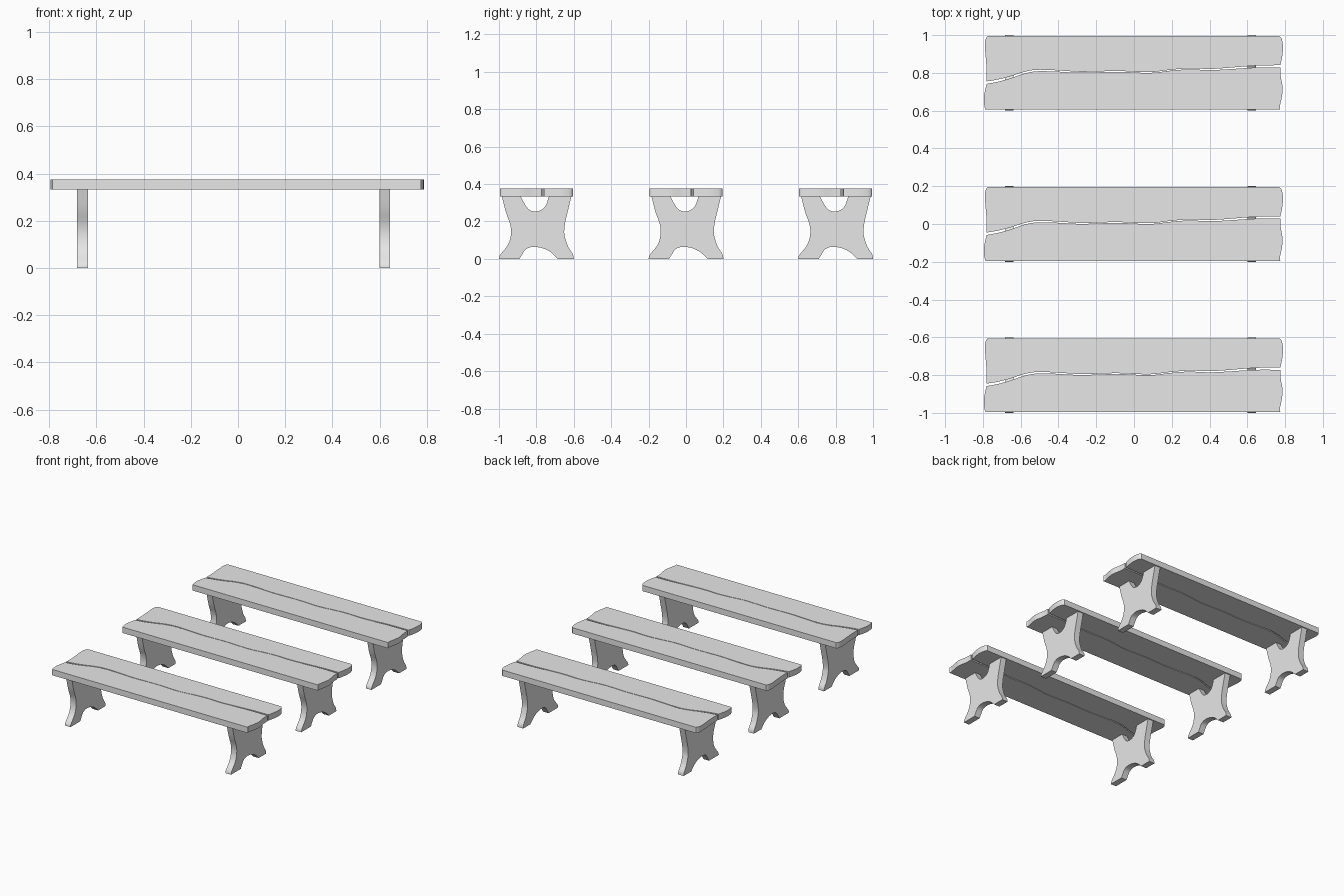
import bpy
import bmesh
import math
from mathutils import Vector

cube = bpy.data.objects.get("Cube")
if cube:
    bpy.data.objects.remove(cube, do_unlink=True)

# Plain grey material shared by every part
grey = bpy.data.materials.new("plain grey")
grey.use_nodes = True
colour = (0.8, 0.8, 0.8, 1)
grey.diffuse_color = colour
grey.node_tree.nodes["Principled BSDF"].inputs["Base Color"].default_value = colour

SEAT_BOTTOM, SEAT_TOP = 0.333, 0.375
BENCH_SPACING = 0.8
BENCH_NAMES = ("front", "middle", "back")


def smooth_path(points, steps=4):
    """Rounded open curve that passes through all the given points."""
    pts = [Vector(p) for p in points]
    pts = [2 * pts[0] - pts[1]] + pts + [2 * pts[-1] - pts[-2]]
    path = []
    for a, b, c, d in zip(pts, pts[1:], pts[2:], pts[3:]):
        for i in range(steps):
            t = i / steps
            path.append(0.5 * (2 * b + (c - a) * t
                               + (2 * a - 5 * b + 4 * c - d) * t ** 2
                               + (3 * b - a - 3 * c + d) * t ** 3))
    path.append(pts[-2])
    return path


def join_paths(*paths):
    """Chain curves into one closed outline, dropping repeated corners."""
    outline = []
    for path in paths:
        for p in path:
            if not outline or (p - outline[-1]).length > 0.0005:
                outline.append(p)
    if (outline[0] - outline[-1]).length < 0.0005:
        outline.pop()
    return outline


def extruded_mesh(name, outline, place, direction):
    """Solid board made by pushing a flat outline along a direction."""
    bm = bmesh.new()
    face = bm.faces.new([bm.verts.new(place(p)) for p in outline])
    result = bmesh.ops.extrude_face_region(bm, geom=[face], use_keep_orig=True)
    moved = [v for v in result["geom"] if isinstance(v, bmesh.types.BMVert)]
    bmesh.ops.translate(bm, verts=moved, vec=direction)
    bmesh.ops.recalc_face_normals(bm, faces=bm.faces)
    mesh = bpy.data.meshes.new(name)
    bm.to_mesh(mesh)
    bm.free()
    mesh.materials.append(grey)
    return mesh


def add_part(name, mesh, x, y):
    part = bpy.data.objects.new(name, mesh)
    part.location = (x, y, 0)
    bpy.context.collection.objects.link(part)
    return part


# Wavy split between the two planks of a seat
split = smooth_path([(-.78, -.045), (-.72, -.035), (-.65, -.017), (-.59, .003),
                     (-.52, .016), (-.42, .014), (-.29, .006), (-.18, .008),
                     (-.08, .01), (.08, .004), (.19, .016), (.29, .024),
                     (.4, .021), (.5, .027), (.64, .038), (.775, .041)])
split_front = [Vector((p.x, p.y - 0.004 - 0.015 * p.x ** 2)) for p in split]

# Rounded plank ends
back_right = smooth_path([split[-1], (.785, .09), (.789, .14), (.782, .18), (.77, .195)])
back_left = smooth_path([(-.775, .195), (-.785, .18), (-.79, .15), (-.784, .07),
                         (-.78, .01), split[0]])
front_left = smooth_path([split_front[0], (-.788, -.09), (-.795, -.13),
                          (-.793, -.17), (-.787, -.195)])
front_right = smooth_path([(.775, -.195), (.772, -.18), (.782, -.13), (.787, -.08),
                           (.777, -.02), split_front[-1]])


def flat(p):
    return (p.x, p.y, SEAT_BOTTOM)


thickness = Vector((0, 0, SEAT_TOP - SEAT_BOTTOM))
back_plank = extruded_mesh("back_plank", join_paths(split, back_right, back_left),
                           flat, thickness)
front_plank = extruded_mesh("front_plank",
                            join_paths(front_left, front_right, split_front[::-1]),
                            flat, thickness)

# Leg board: waisted sides, arched foot and a notch under the seat
arch = smooth_path([(-.09, 0), (-.075, .025), (-.055, .052), (-.02, .064),
                    (.03, .058), (.075, .037), (.115, 0)])
right_side = smooth_path([(.2, 0), (.195, .025), (.17, .065), (.153, .115),
                          (.149, .15), (.155, .2), (.168, .255), (.187, SEAT_BOTTOM)])
notch = smooth_path([(.067, SEAT_BOTTOM), (.05, .285), (.025, .261), (-.008, .253),
                     (-.038, .263), (-.06, .29), (-.083, SEAT_BOTTOM)])
left_side = smooth_path([(-.184, SEAT_BOTTOM), (-.163, .25), (-.14, .185),
                         (-.136, .13), (-.152, .075), (-.193, .022), (-.2, 0)])


def upright(p):
    return (0, p.x, p.y)


leg_board = extruded_mesh("leg", join_paths(arch, right_side, notch, left_side),
                          upright, Vector((0.045, 0, 0)))

# Three identical benches in a row
bpy.ops.object.select_all(action="DESELECT")
for row, bench in enumerate(BENCH_NAMES):
    y = (row - 1) * BENCH_SPACING
    parts = [add_part(bench + "_bench_back_plank", back_plank, 0, y),
             add_part(bench + "_bench_front_plank", front_plank, 0, y),
             add_part(bench + "_bench_right_leg", leg_board, -0.682, y),
             add_part(bench + "_bench_left_leg", leg_board, 0.6, y)]
    # Smooth the curved rims once; the other benches share these meshes
    if row == 0:
        for part in parts:
            part.select_set(True)
        bpy.context.view_layer.objects.active = parts[0]
        bpy.ops.object.shade_smooth_by_angle(angle=math.radians(30))
        bpy.ops.object.select_all(action="DESELECT")
